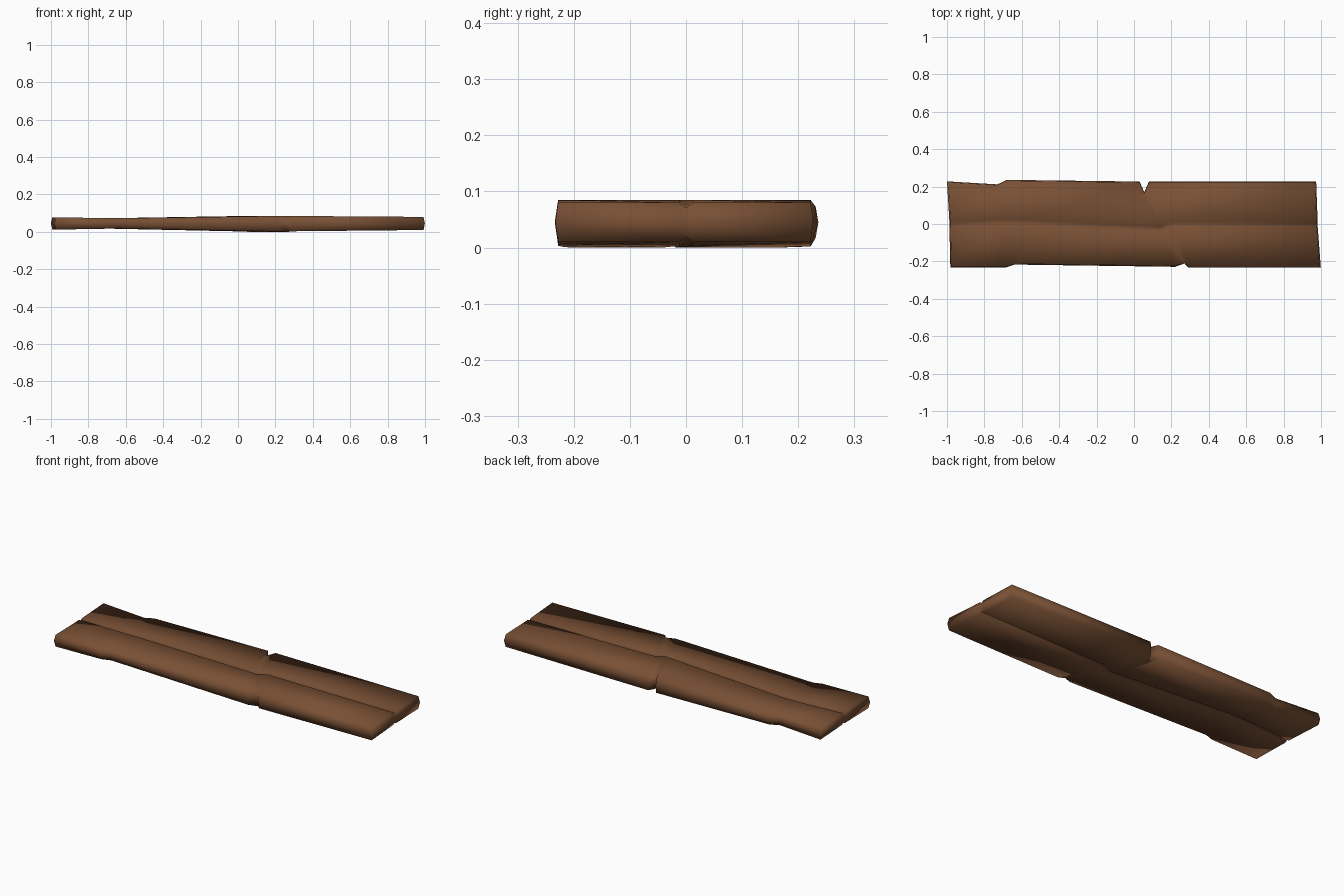
import bpy, bmesh

if "Cube" in bpy.data.objects:
    bpy.data.objects.remove(bpy.data.objects["Cube"])

# stations along the plank: (x, y) of front edge, centre groove, back edge; then z bottom, z top
stations = [
    ((-0.975, -0.229), (-0.98, 0.0), (-0.993, 0.223), 0.012, 0.078),
    ((-0.69, -0.229), (-0.70, 0.01), (-0.73, 0.207), 0.017, 0.073),
    ((-0.64, -0.212), (-0.60, 0.01), (-0.68, 0.231), 0.017, 0.073),
    ((0.22, -0.224), (0.10, -0.027), (0.03, 0.222), 0.002, 0.085),
    ((0.27, -0.206), (0.14, -0.03), (0.055, 0.165), 0.0, 0.085),
    ((0.29, -0.228), (0.20, 0.0), (0.08, 0.222), 0.003, 0.085),
    ((0.992, -0.228), (0.975, 0.0), (0.967, 0.222), 0.010, 0.080),
]
BULGE, GROOVE, HALF_W = 0.007, 0.009, 0.012

bm = bmesh.new()
top, mid, bot = [], [], []
last = len(stations) - 1
for i, (f, g, b, z0, z1) in enumerate(stations):
    # five columns: edge, groove shoulder, groove floor, groove shoulder, edge
    cols = [f, (g[0], g[1] - HALF_W), g, (g[0], g[1] + HALF_W), b]
    push_x = -BULGE if i == 0 else BULGE if i == last else 0
    t, m, u = [], [], []
    for j, (x, y) in enumerate(cols):
        d = GROOVE if j == 2 else 0
        t.append(bm.verts.new((x, y, z1 - d)))
        u.append(bm.verts.new((x, y, z0 + d)))
        push_y = -BULGE * 0.7 if j == 0 else BULGE * 0.7 if j == 4 else 0
        rim = i in (0, last) or j in (0, 4)
        m.append(bm.verts.new((x + push_x, y + push_y, (z0 + z1) / 2)) if rim else None)
    top.append(t)
    mid.append(m)
    bot.append(u)

# top and bottom surfaces
for i in range(last):
    for j in range(4):
        for g in (top, bot):
            bm.faces.new((g[i][j], g[i + 1][j], g[i + 1][j + 1], g[i][j + 1]))
# bowed long edges and ends
for a, b in ((top, mid), (mid, bot)):
    for i in range(last):
        for j in (0, 4):
            bm.faces.new((a[i][j], a[i + 1][j], b[i + 1][j], b[i][j]))
    for i in (0, last):
        for j in range(4):
            bm.faces.new((a[i][j], a[i][j + 1], b[i][j + 1], b[i][j]))
bmesh.ops.recalc_face_normals(bm, faces=bm.faces)
for face in bm.faces:
    face.smooth = True

me = bpy.data.meshes.new("wooden_plank")
bm.to_mesh(me)
bm.free()
plank = bpy.data.objects.new("wooden_plank", me)
bpy.context.collection.objects.link(plank)

# brown wood
wood = bpy.data.materials.new("brown_wood")
wood.diffuse_color = (0.19, 0.08, 0.035, 1)
wood.use_nodes = True
wood.node_tree.nodes["Principled BSDF"].inputs["Base Color"].default_value = wood.diffuse_color
me.materials.append(wood)
